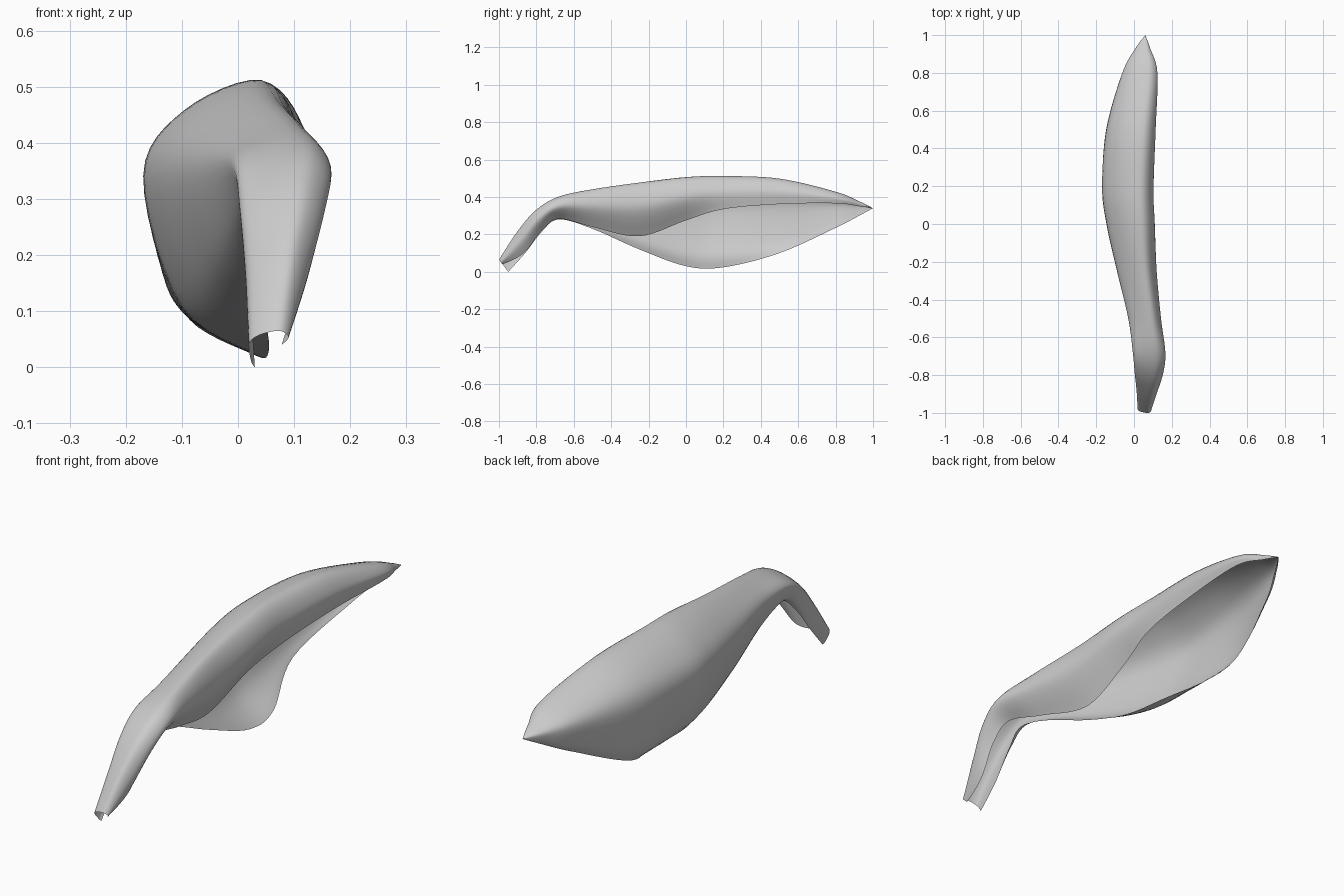
import bpy, bmesh

# Stations along the leaf, stalk end to tip:
# y at top, y at bottom, x left, x right, z top, z bottom, x of lower edge, x and z of right flap edge
STATIONS = [
    (-1.00, -0.95, 0.020, 0.090, 0.065, 0.000, 0.030, 0.078, 0.040),
    (-0.90, -0.86, 0.015, 0.125, 0.215, 0.100, 0.025, 0.095, 0.105),
    (-0.80, -0.77, 0.005, 0.155, 0.330, 0.215, 0.030, 0.110, 0.220),
    (-0.68, -0.68, -0.005, 0.166, 0.400, 0.280, 0.040, 0.105, 0.283),
    (-0.50, -0.50, -0.030, 0.143, 0.438, 0.230, 0.045, 0.080, 0.240),
    (-0.25, -0.25, -0.090, 0.120, 0.473, 0.120, 0.045, 0.040, 0.190),
    (0.00, 0.00, -0.146, 0.110, 0.505, 0.030, 0.055, 0.050, 0.275),
    (0.20, 0.20, -0.169, 0.102, 0.512, 0.024, 0.025, 0.085, 0.335),
    (0.50, 0.50, -0.145, 0.112, 0.498, 0.100, -0.095, 0.105, 0.362),
    (0.80, 0.80, -0.060, 0.122, 0.428, 0.235, -0.030, 0.118, 0.366),
    (0.93, 0.93, 0.008, 0.085, 0.375, 0.302, 0.025, 0.082, 0.350),
    (1.00, 1.00, 0.060, 0.060, 0.340, 0.340, 0.060, 0.060, 0.340),
]


def smooth_path(points, steps):
    """Catmull-Rom interpolation of tuples of any length."""
    result = []
    last = len(points) - 1
    for i in range(last):
        a, b = points[max(i - 1, 0)], points[i]
        c, d = points[i + 1], points[min(i + 2, last)]
        for s in range(steps):
            t = s / steps
            result.append(tuple(
                0.5 * (2 * q + (r - p) * t + (2 * p - 5 * q + 4 * r - u) * t * t
                       + (3 * q - p - 3 * r + u) * t ** 3)
                for p, q, r, u in zip(a, b, c, d)))
    result.append(points[-1])
    return result


def section(st):
    """Open folded cross-section: lower edge, left wall, ridge, right flap."""
    yt, yb, xl, xr, zt, zb, xb, xf, zf = st
    h = zt - zb
    xt = xl + 0.77 * (xr - xl)
    profile = [
        (xb, zb),
        (xl + 0.33 * (xb - xl), zb + 0.18 * h),
        (xl, zb + 0.65 * h),
        (xl + 0.35 * (xt - xl), zb + 0.89 * h),
        (xt, zt),
        (xr, 0.55 * zt + 0.45 * zf),
        (xf, zf),
    ]
    ring = []
    for x, z in smooth_path(profile, 6):
        y = yt + (yb - yt) * (zt - z) / h if h > 1e-5 else yt
        ring.append((x, y, z))
    return ring


# Folded leaf with its curled stalk, lofted as one sheet
bm = bmesh.new()
rows = [[bm.verts.new(p) for p in section(st)] for st in smooth_path(STATIONS, 7)]
for r0, r1 in zip(rows, rows[1:]):
    for j in range(len(r0) - 1):
        bm.faces.new((r0[j], r0[j + 1], r1[j + 1], r1[j]))
bmesh.ops.remove_doubles(bm, verts=bm.verts, dist=0.0003)
bmesh.ops.recalc_face_normals(bm, faces=bm.faces)
mesh = bpy.data.meshes.new("folded_leaf")
bm.to_mesh(mesh)
bm.free()
leaf = bpy.data.objects.new("folded_leaf", mesh)
bpy.context.collection.objects.link(leaf)
for poly in mesh.polygons:
    poly.use_smooth = True
